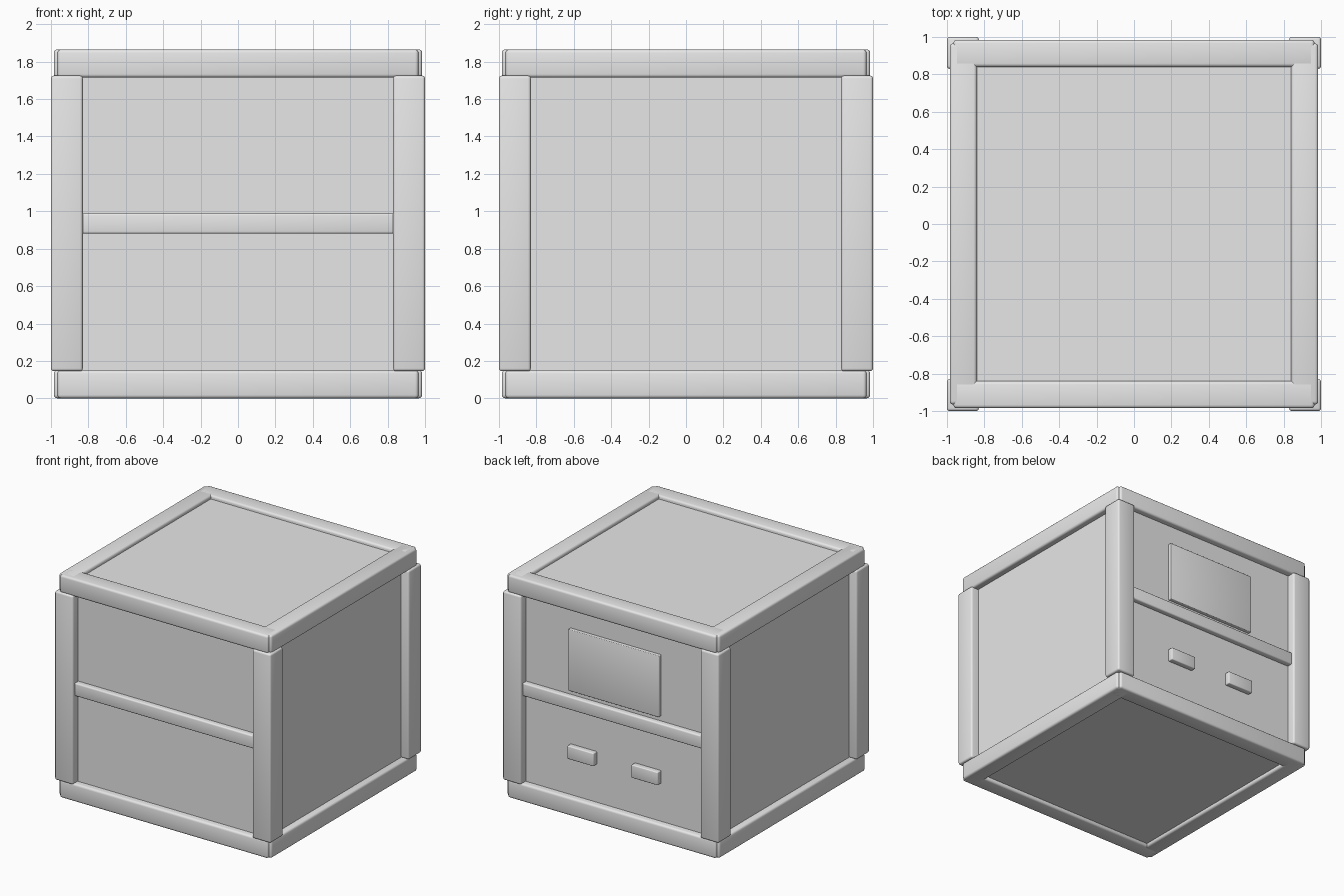
import bpy

if "Cube" in bpy.data.objects:
    bpy.data.objects.remove(bpy.data.objects["Cube"], do_unlink=True)

grey = bpy.data.materials.new("light_grey")
grey.use_nodes = True
colour = (0.8, 0.8, 0.8, 1)
grey.diffuse_color = colour
grey.node_tree.nodes["Principled BSDF"].inputs["Base Color"].default_value = colour


def box(name, low, high, bevel=0.0):
    """Box between two corners, with optional rounded edges."""
    centre = [(a + b) / 2 for a, b in zip(low, high)]
    bpy.ops.mesh.primitive_cube_add(size=1, location=centre)
    ob = bpy.context.object
    ob.name = name
    ob.scale = [b - a for a, b in zip(low, high)]
    bpy.ops.object.transform_apply(location=False, rotation=False, scale=True)
    ob.data.materials.append(grey)
    if bevel:
        mod = ob.modifiers.new("rounded_edges", "BEVEL")
        mod.width = bevel
        mod.segments = 3
        bpy.ops.object.modifier_apply(modifier=mod.name)
        bpy.ops.object.shade_smooth_by_angle()
    return ob


HEIGHT = 1.865
INNER = 0.835   # inner edge of the frame
PANEL = 0.93    # recessed walls
RAIL = 0.985    # outer face of the rails
RAIL_END = 0.965

# Recessed body
box("body", (-PANEL, -PANEL, 0.03), (PANEL, PANEL, HEIGHT - 0.03))

# Horizontal rails around the top and bottom
for level, z0, z1 in (("bottom", 0, 0.15), ("top", 1.715, HEIGHT)):
    for side, s in (("front", -1), ("back", 1)):
        y0, y1 = sorted((s * (INNER + 0.005), s * RAIL))
        box(f"{level}_{side}_rail", (-RAIL_END, y0, z0), (RAIL_END, y1, z1), 0.018)
    for side, s in (("right", -1), ("left", 1)):
        x0, x1 = sorted((s * (INNER + 0.005), s * RAIL))
        box(f"{level}_{side}_rail", (x0, -RAIL_END, z0), (x1, RAIL_END, z1), 0.018)

# Corner posts
for xname, sx in (("right", -1), ("left", 1)):
    for yname, sy in (("front", -1), ("back", 1)):
        x0, x1 = sorted((sx * (INNER - 0.005), sx))
        y0, y1 = sorted((sy * (INNER - 0.005), sy))
        box(f"{yname}_{xname}_post", (x0, y0, 0.145), (x1, y1, 1.725), 0.015)

# Middle bars on the front and back
for side, s in (("front", -1), ("back", 1)):
    y0, y1 = sorted((s * 0.9, s * 0.975))
    box(f"{side}_middle_bar", (-INNER, y0, 0.88), (INNER, y1, 0.99), 0.012)

# Raised plate and two small handles on the back
box("back_plate", (-0.42, 0.92, 1.03), (0.42, 0.96, 1.545), 0.006)
for side, s in (("right", -1), ("left", 1)):
    x0, x1 = sorted((s * 0.175, s * 0.42))
    box(f"{side}_handle", (x0, 0.92, 0.465), (x1, 0.975, 0.575), 0.008)
